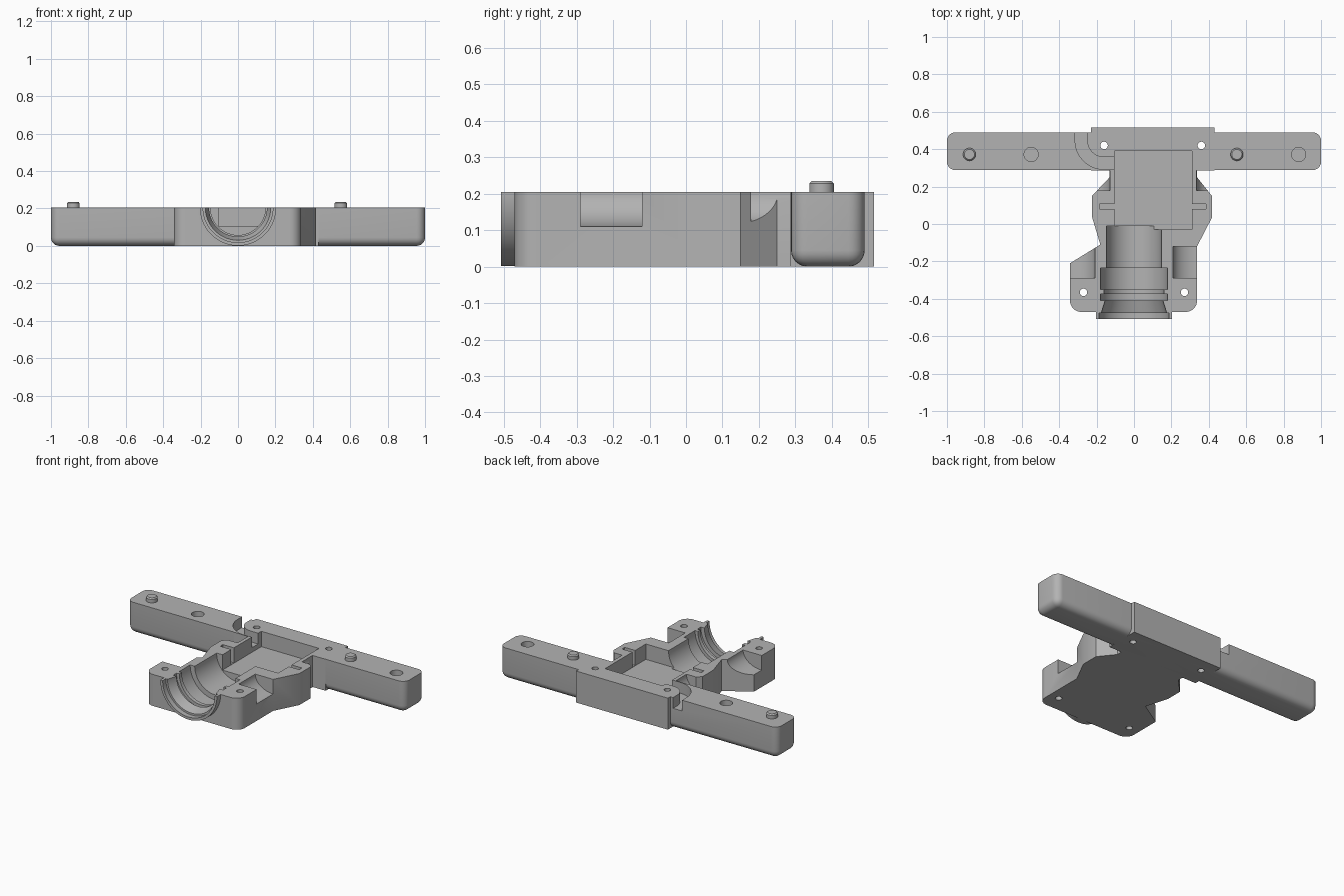
import bpy, bmesh, math
from mathutils import Matrix, Vector

if "Cube" in bpy.data.objects:
    bpy.data.objects.remove(bpy.data.objects["Cube"])

H = 0.205  # height of the parting face

grey = bpy.data.materials.new("plain_grey")
grey.diffuse_color = (0.45, 0.45, 0.45, 1)
grey.use_nodes = True
grey.node_tree.nodes["Principled BSDF"].inputs["Base Color"].default_value = grey.diffuse_color


def add(name, bm):
    bmesh.ops.remove_doubles(bm, verts=bm.verts, dist=1e-6)
    bmesh.ops.recalc_face_normals(bm, faces=bm.faces)
    me = bpy.data.meshes.new(name)
    bm.to_mesh(me)
    bm.free()
    me.materials.append(grey)
    ob = bpy.data.objects.new(name, me)
    bpy.context.collection.objects.link(ob)
    return ob


def prism(name, pts, z0, z1):
    bm = bmesh.new()
    f = bm.faces.new([bm.verts.new((x, y, z0)) for x, y in pts])
    ext = bmesh.ops.extrude_face_region(bm, geom=[f])["geom"]
    bmesh.ops.translate(bm, vec=(0, 0, z1 - z0),
                        verts=[v for v in ext if isinstance(v, bmesh.types.BMVert)])
    return add(name, bm)


def box(name, x0, x1, y0, y1, z0, z1):
    return prism(name, [(x0, y0), (x1, y0), (x1, y1), (x0, y1)], z0, z1)


def lathe(name, profile, loc, along_y=False, sx=1.0, sz=1.0, n=64):
    """Closed solid of revolution from (height, radius) pairs."""
    bm = bmesh.new()
    rings = []
    for h, r in profile:
        ring = []
        for i in range(n):
            a = 2 * math.pi * (i + 0.5) / n
            c, s = r * math.cos(a) * sx, r * math.sin(a) * sz
            p = (c, h, s) if along_y else (c, s, h)
            ring.append(bm.verts.new(Vector(p) + Vector(loc)))
        rings.append(ring)
    for a, b in zip(rings, rings[1:]):
        for i in range(n):
            j = (i + 1) % n
            bm.faces.new((a[i], a[j], b[j], b[i]))
    bm.faces.new(rings[0])
    bm.faces.new(rings[-1])
    return add(name, bm)


def arc(cx, cy, r, a0, a1, n=12):
    return [(cx + r * math.cos(math.radians(a0 + (a1 - a0) * i / n)),
             cy + r * math.sin(math.radians(a0 + (a1 - a0) * i / n))) for i in range(n + 1)]


def boolean(ob, other, op):
    m = ob.modifiers.new("bool", 'BOOLEAN')
    m.operation, m.object, m.solver = op, other, 'EXACT'
    bpy.context.view_layer.objects.active = ob
    bpy.ops.object.modifier_apply(modifier=m.name)
    bpy.data.objects.remove(other)


# Housing outline with rounded front corners
outline = [(-0.23, 0.515), (-0.23, 0.287), (-0.13, 0.287), (-0.13, 0.25), (-0.225, 0.15),
           (-0.225, 0.04), (-0.18, -0.11), (-0.342, -0.21)]
outline += arc(-0.282, -0.41, 0.06, 180, 270)
outline += arc(0.277, -0.41, 0.06, 270, 360)
outline += [(0.337, -0.12), (0.417, 0.035), (0.417, 0.15), (0.337, 0.25), (0.337, 0.287),
            (0.43, 0.287), (0.43, 0.515)]
housing = prism("housing", outline, 0, H)

# Cross bar with rounded bottom and upright end edges
bar = box("cross_bar", -1, 1, 0.288, 0.49, 0, H)
bm = bmesh.new()
bm.from_mesh(bar.data)
edges = [e for e in bm.edges
         if all(v.co.z < 0.01 for v in e.verts)
         or abs(e.verts[0].co.z - e.verts[1].co.z) > 0.1]
bmesh.ops.bevel(bm, geom=edges, offset=0.045, segments=6, profile=0.5, affect='EDGES')
bm.to_mesh(bar.data)
bm.free()
boolean(housing, bar, 'UNION')

# Half-round flange at the mouth
flange = lathe("flange", [(-0.508, 0.204), (-0.44, 0.204)], (0, 0, H), along_y=True)
boolean(flange, box("trim", -1, 1, -1, 1, H, 1), 'DIFFERENCE')
boolean(housing, flange, 'UNION')

cutters = []
# Stepped bore
bore = [(-0.6, 0.187), (-0.475, 0.187), (-0.475, 0.175), (-0.41, 0.155), (-0.41, 0.18),
        (-0.375, 0.18), (-0.375, 0.16), (-0.35, 0.16), (-0.35, 0.18), (-0.235, 0.18),
        (-0.235, 0.147), (-0.01, 0.147)]
cutters.append(lathe("bore", bore, (0, 0, H), along_y=True))

# Square chamber with side slots
cutters.append(box("chamber", -0.105, 0.31, -0.03, 0.39, 0.105, 0.3))
cutters.append(box("slot", -0.185, 0.385, 0.08, 0.108, 0.107, 0.3))

# Curved cable channel from the back of the bar into the chamber
channel = [(-0.09, 0.292)] + arc(-0.16, 0.447, 0.155, 270, 180) + [(-0.315, 0.6), (-0.25, 0.6)]
channel += arc(-0.16, 0.447, 0.09, 180, 270) + [(-0.09, 0.357)]
cutters.append(prism("channel", channel, 0.135, 0.3))

# Scooped side pockets and neck reliefs
for s in (-1, 1):
    cutters.append(lathe("pocket", [(-0.29, 1), (-0.12, 1)], (s * 0.338, 0, H),
                         along_y=True, sx=0.13, sz=0.095))
for x in (-0.213, 0.42):
    cutters.append(lathe("relief", [(0.178, 0.085), (0.286, 0.085)], (x, 0, H), along_y=True))

# Screw holes and alignment sockets
for x, y in ((-0.16, 0.42), (0.36, 0.42), (-0.27, -0.365), (0.27, -0.365)):
    cutters.append(lathe("screw_hole", [(-0.1, 0.02), (0.3, 0.02)], (x, y, 0), n=24))
for x in (-0.55, 0.88):
    cutters.append(lathe("socket", [(0.155, 0.038), (0.3, 0.038)], (x, 0.372, 0), n=32))
for c in cutters:
    boolean(housing, c, 'DIFFERENCE')

# Alignment pegs with chamfered tops
parts = [housing]
for name, x in (("left_peg", -0.88), ("right_peg", 0.55)):
    parts.append(lathe(name, [(H - 0.02, 0.034), (0.228, 0.034), (0.235, 0.027)],
                       (x, 0.372, 0), n=32))

for ob in parts:
    bpy.ops.object.select_all(action='DESELECT')
    ob.select_set(True)
    bpy.context.view_layer.objects.active = ob
    bpy.ops.object.shade_smooth_by_angle(angle=math.radians(30))
